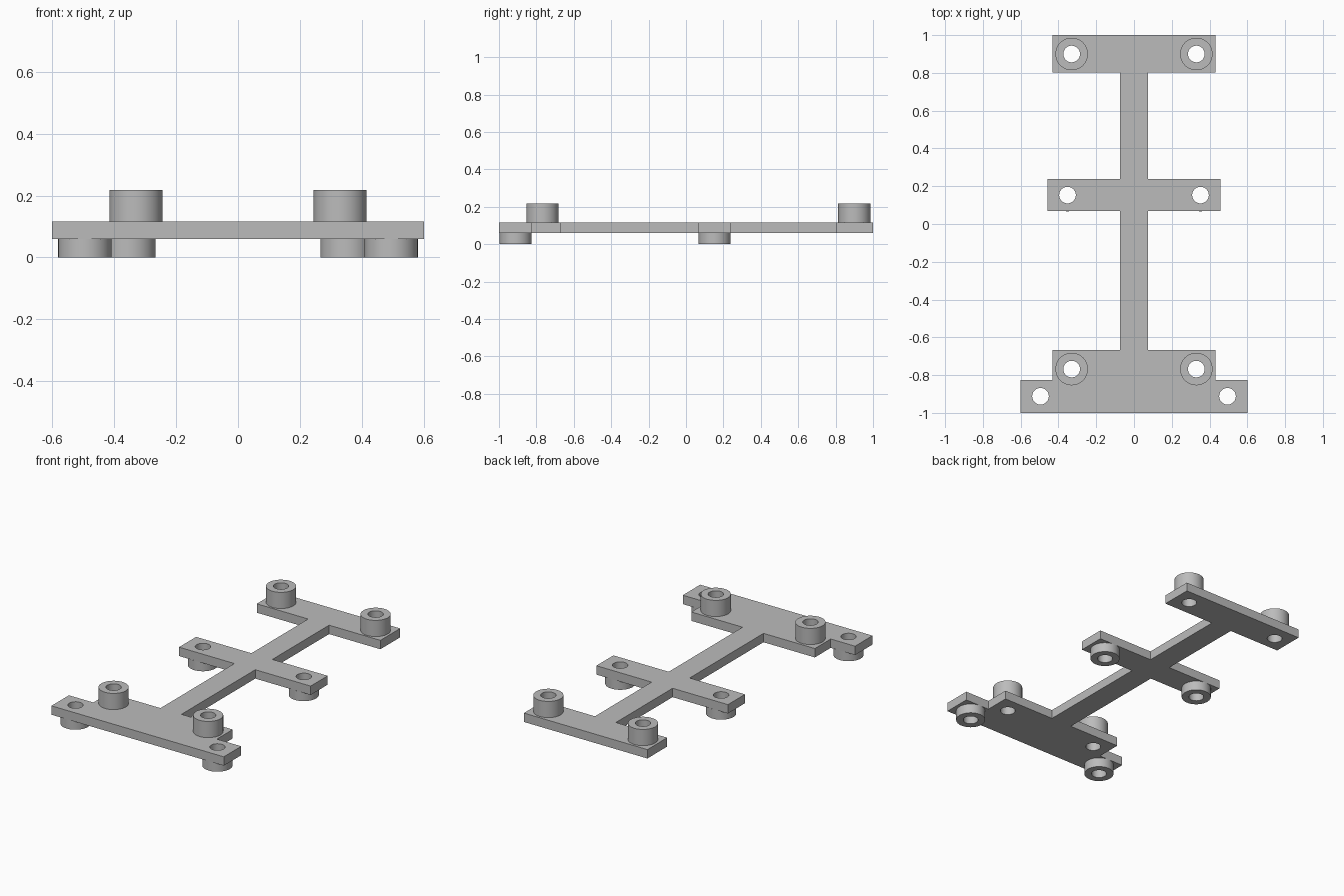
import bpy
import bmesh
from math import cos, sin, tau, radians

cube = bpy.data.objects.get("Cube")
if cube:
    bpy.data.objects.remove(cube, do_unlink=True)

PLATE_BOTTOM, PLATE_TOP = 0.06, 0.116
BOSS_TOP = 0.218
BOSS_R, HOLE_R = 0.086, 0.044
SIDES = 48

grey = bpy.data.materials.new("plain grey")
grey.use_nodes = True
colour = (0.5, 0.5, 0.5, 1)
grey.diffuse_color = colour
grey.node_tree.nodes["Principled BSDF"].inputs["Base Color"].default_value = colour


def circle(cx, cy, r):
    return [(cx + r * cos(tau * i / SIDES), cy + r * sin(tau * i / SIDES))
            for i in range(SIDES)]


def finish(name, mesh):
    """Weld, orient and shade a mesh, then link it."""
    ob = bpy.data.objects.new(name, mesh)
    bpy.context.collection.objects.link(ob)
    mesh.materials.clear()
    mesh.materials.append(grey)
    bpy.ops.object.select_all(action='DESELECT')
    ob.select_set(True)
    bpy.context.view_layer.objects.active = ob
    bpy.ops.object.shade_smooth_by_angle(angle=radians(30))
    return ob


def perforated_plate(name, outline, holes):
    """Flat outline with round holes, filled and given thickness."""
    curve = bpy.data.curves.new(name + "_outline", 'CURVE')
    curve.dimensions = '2D'
    curve.fill_mode = 'BOTH'
    curve.extrude = (PLATE_TOP - PLATE_BOTTOM) / 2
    for loop in [outline] + [circle(x, y, HOLE_R) for x, y in holes]:
        spline = curve.splines.new('POLY')
        spline.points.add(len(loop) - 1)
        for point, (x, y) in zip(spline.points, loop):
            point.co = (x, y, 0, 1)
        spline.use_cyclic_u = True
    helper = bpy.data.objects.new(name + "_outline", curve)
    bpy.context.collection.objects.link(helper)
    deps = bpy.context.evaluated_depsgraph_get()
    mesh = bpy.data.meshes.new_from_object(helper.evaluated_get(deps))
    bpy.data.objects.remove(helper, do_unlink=True)
    bm = bmesh.new()
    bm.from_mesh(mesh)
    bmesh.ops.remove_doubles(bm, verts=bm.verts, dist=0.0001)
    bmesh.ops.recalc_face_normals(bm, faces=bm.faces)
    bmesh.ops.translate(bm, verts=bm.verts,
                        vec=(0, 0, (PLATE_TOP + PLATE_BOTTOM) / 2))
    bm.to_mesh(mesh)
    bm.free()
    return finish(name, mesh)


def boss(name, x, y, z_plate, z_end):
    """Round standoff with a bore, open where it meets the plate."""
    bm = bmesh.new()
    rings = [[bm.verts.new((px, py, z)) for px, py in circle(x, y, r)]
             for r, z in ((BOSS_R, z_plate), (BOSS_R, z_end),
                          (HOLE_R, z_end), (HOLE_R, z_plate))]
    flip = z_end < z_plate
    for a, b in zip(rings, rings[1:]):
        for i in range(SIDES):
            j = (i + 1) % SIDES
            quad = [a[i], a[j], b[j], b[i]]
            bm.faces.new(quad[::-1] if flip else quad)
    mesh = bpy.data.meshes.new(name)
    bm.to_mesh(mesh)
    bm.free()
    return finish(name, mesh)


# Boss positions on the left half: name, x, y, points up
bosses = [
    ("back_boss", 0.33, 0.90, True),
    ("middle_boss", 0.352, 0.153, False),
    ("front_upper_boss", 0.33, -0.768, True),
    ("front_lower_boss", 0.495, -0.912, False),
]

# Left half of the frame outline, from back to front
half = [(0.431, 1), (0.431, 0.803), (0.073, 0.803), (0.073, 0.238),
        (0.459, 0.238), (0.459, 0.068), (0.073, 0.068), (0.073, -0.668),
        (0.431, -0.668), (0.431, -0.826), (0.601, -0.826), (0.601, -1)]
frame = half + [(-x, y) for x, y in reversed(half)]

perforated_plate("frame_plate", frame,
                 [(s * x, y) for _, x, y, _ in bosses for s in (1, -1)])

for label, x, y, up in bosses:
    for side, s in (("left", 1), ("right", -1)):
        if up:
            boss(f"{side}_{label}", s * x, y, PLATE_TOP, BOSS_TOP)
        else:
            boss(f"{side}_{label}", s * x, y, PLATE_BOTTOM, 0)
